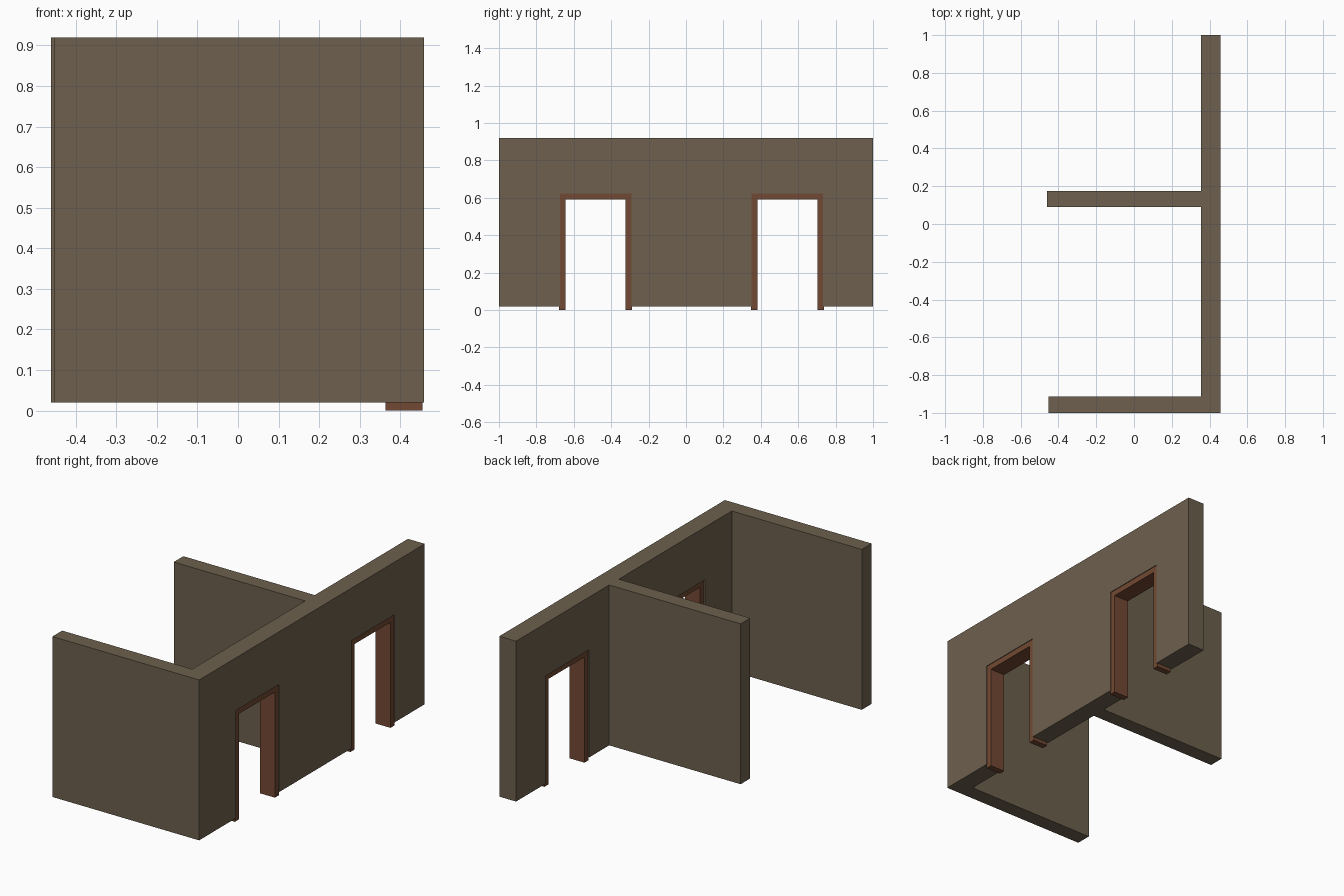
import bpy, bmesh

if "Cube" in bpy.data.objects:
    bpy.data.objects.remove(bpy.data.objects["Cube"])


def material(name, rgb):
    m = bpy.data.materials.new(name)
    m.diffuse_color = (*rgb, 1)
    m.use_nodes = True
    m.node_tree.nodes["Principled BSDF"].inputs["Base Color"].default_value = m.diffuse_color
    return m


WALL = material("taupe plaster", (0.153, 0.117, 0.075))
WOOD = material("brown wood", (0.170, 0.066, 0.033))


def prism(name, points, offset, mat):
    """Extrude a flat 3D outline by an offset vector into a closed solid."""
    bm = bmesh.new()
    face = bm.faces.new([bm.verts.new(p) for p in points])
    ext = bmesh.ops.extrude_face_region(bm, geom=[face], use_keep_orig=True)
    verts = [g for g in ext["geom"] if isinstance(g, bmesh.types.BMVert)]
    bmesh.ops.translate(bm, verts=verts, vec=offset)
    bmesh.ops.recalc_face_normals(bm, faces=bm.faces)
    mesh = bpy.data.meshes.new(name)
    bm.to_mesh(mesh)
    bm.free()
    mesh.materials.append(mat)
    obj = bpy.data.objects.new(name, mesh)
    bpy.context.collection.objects.link(obj)
    return obj


# Walls: one long wall with two side walls, extruded from the floor plan
XI, XO = 0.355, 0.459
plan = [(XO, -1), (XO, 1), (XI, 1), (XI, 0.174), (-0.461, 0.174),
        (-0.461, 0.089), (XI, 0.089), (XI, -0.913), (-0.452, -0.913), (-0.452, -1)]
walls = prism("walls", [(x, y, 0.02) for x, y in plan], (0, 0, 0.9), WALL)

# Doorways: cut an opening in the long wall and line it with a wooden frame
FX0, FX1 = 0.363, 0.455
for label, yc in (("near", -0.483), ("far", 0.542)):
    hole = [(yc - 0.191, -0.1), (yc + 0.191, -0.1), (yc + 0.191, 0.624), (yc - 0.191, 0.624)]
    cutter = prism(label + "_door_cutter", [(0.3, y, z) for y, z in hole], (0.25, 0, 0), WALL)
    mod = walls.modifiers.new("doorway", 'BOOLEAN')
    mod.operation, mod.solver, mod.object = 'DIFFERENCE', 'EXACT', cutter
    bpy.context.view_layer.objects.active = walls
    bpy.ops.object.modifier_apply(modifier=mod.name)
    bpy.data.objects.remove(cutter)

    # frame is slightly larger than the opening so its edge beds into the wall
    o, i = 0.195, 0.160
    arch = [(-o, 0), (-o, 0.628), (o, 0.628), (o, 0), (i, 0), (i, 0.592), (-i, 0.592), (-i, 0)]
    prism(label + "_door_frame", [(FX0, yc + y, z) for y, z in arch], (FX1 - FX0, 0, 0), WOOD)
